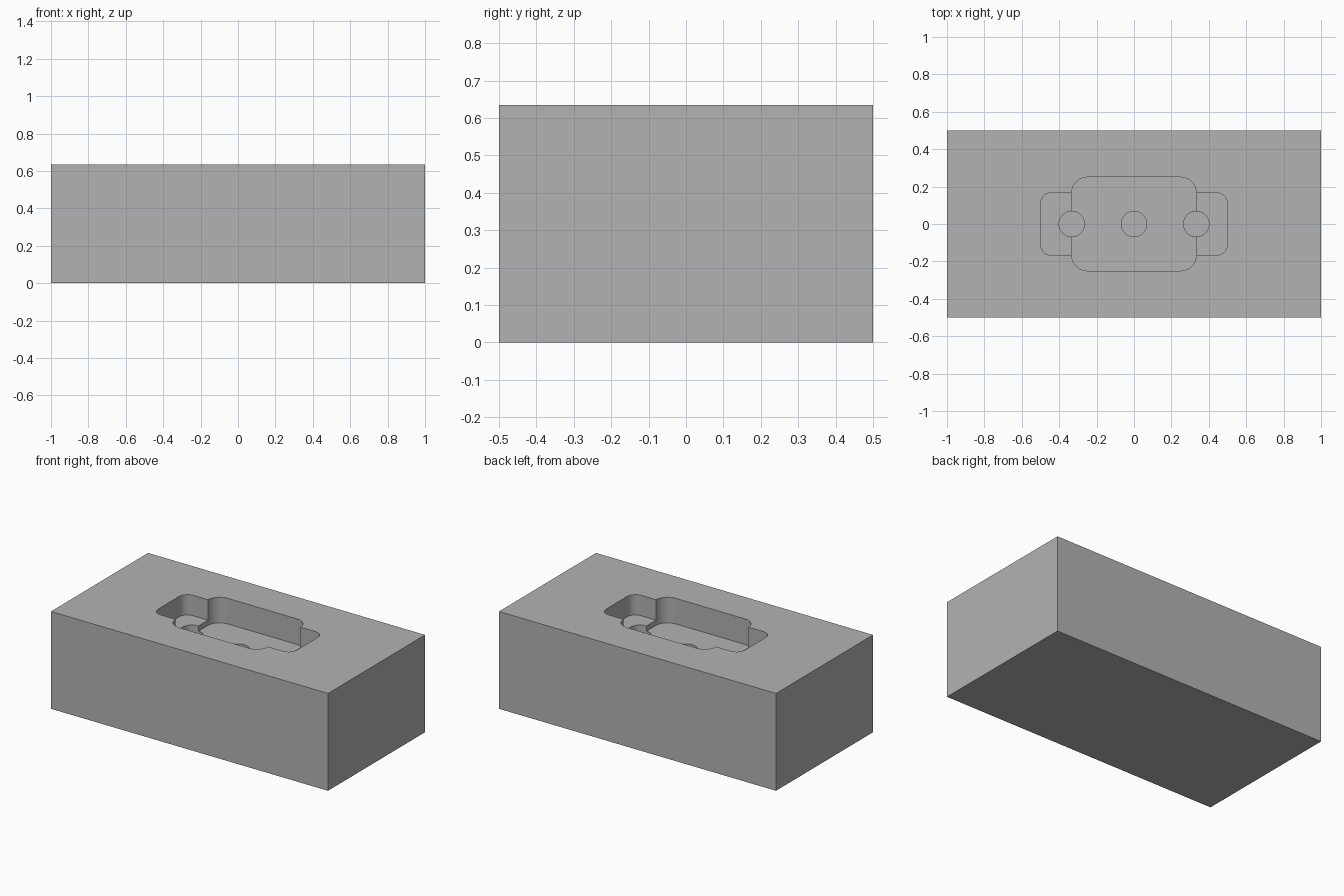
import bpy, bmesh, math

cube = bpy.data.objects.get("Cube")
if cube:
    bpy.data.objects.remove(cube, do_unlink=True)

HEIGHT = 0.635
SIDE_DEPTH, MAIN_DEPTH, HOLE_DEPTH = 0.133, 0.167, 0.30
HOLE_RADIUS = 0.068

grey = bpy.data.materials.new("plain grey")
grey.use_nodes = True
colour = (0.45, 0.45, 0.45, 1)
grey.diffuse_color = colour
grey.node_tree.nodes["Principled BSDF"].inputs["Base Color"].default_value = colour


def rounded_outline(half_x, half_y, radius, steps):
    """Outline with four rounded corners, counter-clockwise."""
    points = []
    for corner, (sx, sy) in enumerate([(1, 1), (-1, 1), (-1, -1), (1, -1)]):
        for i in range(steps + 1):
            a = math.pi / 2 * (corner + i / steps)
            points.append((sx * (half_x - radius) + radius * math.cos(a),
                           sy * (half_y - radius) + radius * math.sin(a)))
    return points


def circle_outline(cx, radius, steps=48):
    turn = 2 * math.pi / steps
    return [(cx + radius * math.cos(i * turn), radius * math.sin(i * turn))
            for i in range(steps)]


def prism(name, outline, bottom, top):
    """Extrude an outline upwards into a solid."""
    bm = bmesh.new()
    base = bm.faces.new([bm.verts.new((x, y, bottom)) for x, y in outline])
    walls = bmesh.ops.extrude_face_region(bm, geom=[base])["geom"]
    verts = [v for v in walls if isinstance(v, bmesh.types.BMVert)]
    bmesh.ops.translate(bm, vec=(0, 0, top - bottom), verts=verts)
    bmesh.ops.recalc_face_normals(bm, faces=bm.faces)
    mesh = bpy.data.meshes.new(name)
    bm.to_mesh(mesh)
    bm.free()
    obj = bpy.data.objects.new(name, mesh)
    bpy.context.collection.objects.link(obj)
    mesh.materials.append(grey)
    return obj


# Solid block
block = prism("block", [(-1, -0.5), (1, -0.5), (1, 0.5), (-1, 0.5)], 0, HEIGHT)

# Pockets and round holes, cut from the top
recesses = [
    ("side_pocket", rounded_outline(0.5, 0.167, 0.06, 10), SIDE_DEPTH),
    ("main_pocket", rounded_outline(0.333, 0.25, 0.083, 10), MAIN_DEPTH),
]
for label, x in (("right", -0.333), ("middle", 0), ("left", 0.333)):
    recesses.append((label + "_hole", circle_outline(x, HOLE_RADIUS), HOLE_DEPTH))

bpy.ops.object.select_all(action='DESELECT')
block.select_set(True)
bpy.context.view_layer.objects.active = block
for name, outline, depth in recesses:
    cutter = prism(name + "_cutter", outline, HEIGHT - depth, HEIGHT + 0.1)
    cutter.hide_render = True
    cut = block.modifiers.new(name, 'BOOLEAN')
    cut.operation = 'DIFFERENCE'
    cut.solver = 'EXACT'
    cut.object = cutter
    bpy.ops.object.modifier_apply(modifier=cut.name)
    bpy.data.objects.remove(cutter, do_unlink=True)

# Smooth curved walls, sharp rims
bpy.ops.object.shade_smooth_by_angle(angle=math.radians(30))
